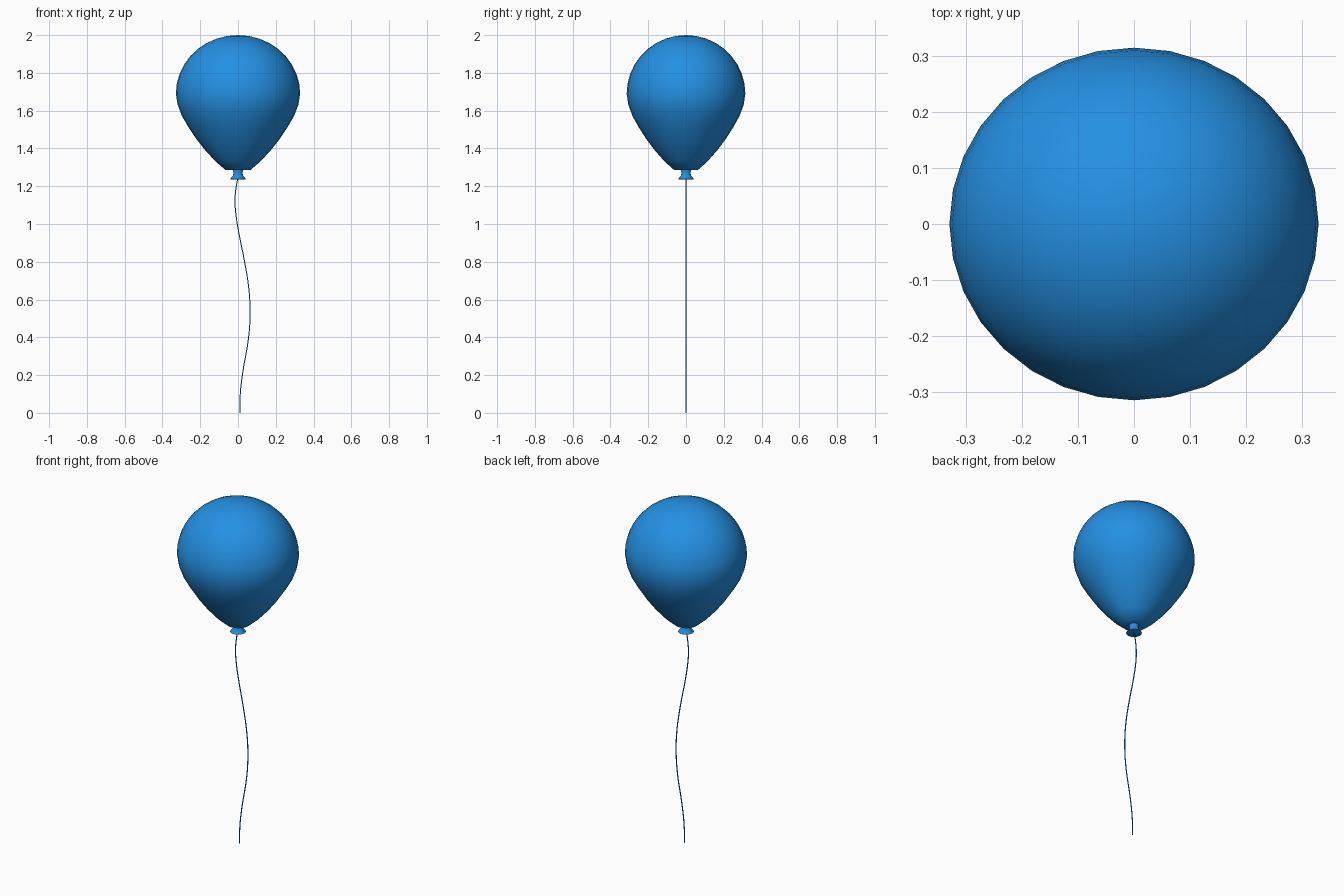
import bpy, bmesh, math

cube = bpy.data.objects.get("Cube")
if cube:
    bpy.data.objects.remove(cube, do_unlink=True)

# One blue for every part
blue = bpy.data.materials.new("balloon_blue")
blue.use_nodes = True
colour = (0.018, 0.28, 0.77, 1)
blue.diffuse_color = colour
blue.node_tree.nodes["Principled BSDF"].inputs["Base Color"].default_value = colour


def lathe(name, profile, sides, depth=1.0, angle=50):
    """Spin a (radius, z) profile around z; depth squashes it along y."""
    bm = bmesh.new()
    rings = []
    for r, z in profile:
        if r == 0:
            rings.append([bm.verts.new((0, 0, z))] * sides)
        else:
            rings.append([bm.verts.new((r * math.cos(math.tau * i / sides),
                                        r * depth * math.sin(math.tau * i / sides), z))
                          for i in range(sides)])
    for low, high in zip(rings, rings[1:]):
        for i in range(sides):
            j = (i + 1) % sides
            bm.faces.new(list(dict.fromkeys((low[i], low[j], high[j], high[i]))))
    bmesh.ops.recalc_face_normals(bm, faces=bm.faces)
    mesh = bpy.data.meshes.new(name)
    bm.to_mesh(mesh)
    bm.free()
    mesh.materials.append(blue)
    obj = bpy.data.objects.new(name, mesh)
    bpy.context.collection.objects.link(obj)
    bpy.ops.object.select_all(action="DESELECT")
    obj.select_set(True)
    bpy.context.view_layer.objects.active = obj
    bpy.ops.object.shade_smooth_by_angle(angle=math.radians(angle))
    return obj


# Balloon body: tapered underside, then a round dome
body = [(0, 1.285), (0.065, 1.285), (0.12, 1.332), (0.175, 1.392), (0.222, 1.452),
        (0.262, 1.512), (0.297, 1.572), (0.32, 1.632)]
dome_z, dome_h, dome_r = 1.69, 0.31, 0.329
steps = 9
for k in range(steps):
    a = math.pi / 2 * k / steps
    body.append((dome_r * math.cos(a), dome_z + dome_h * math.sin(a)))
body.append((0, dome_z + dome_h))
lathe("balloon_body", body, 32, depth=0.955)

# Neck and flared lip under the body
lathe("balloon_knot", [(0, 1.243), (0.034, 1.235), (0.042, 1.238), (0.027, 1.256),
                       (0.024, 1.27), (0.028, 1.295)], 20, angle=60)

# Wavy string
path = [(0.010, 0), (0.012, 0.1), (0.026, 0.22), (0.055, 0.39), (0.064, 0.52),
        (0.057, 0.66), (0.035, 0.8), (0.005, 0.95), (-0.011, 1.05), (-0.016, 1.12),
        (-0.012, 1.18), (-0.001, 1.245)]
curve = bpy.data.curves.new("string", "CURVE")
curve.dimensions = "3D"
curve.bevel_depth = 0.003
curve.bevel_resolution = 1
curve.resolution_u = 4
curve.use_fill_caps = True
spline = curve.splines.new("BEZIER")
spline.bezier_points.add(len(path) - 1)
for point, (x, z) in zip(spline.bezier_points, path):
    point.co = (x, 0, z)
    point.handle_left_type = point.handle_right_type = "AUTO"
curve.materials.append(blue)
string = bpy.data.objects.new("string", curve)
bpy.context.collection.objects.link(string)
